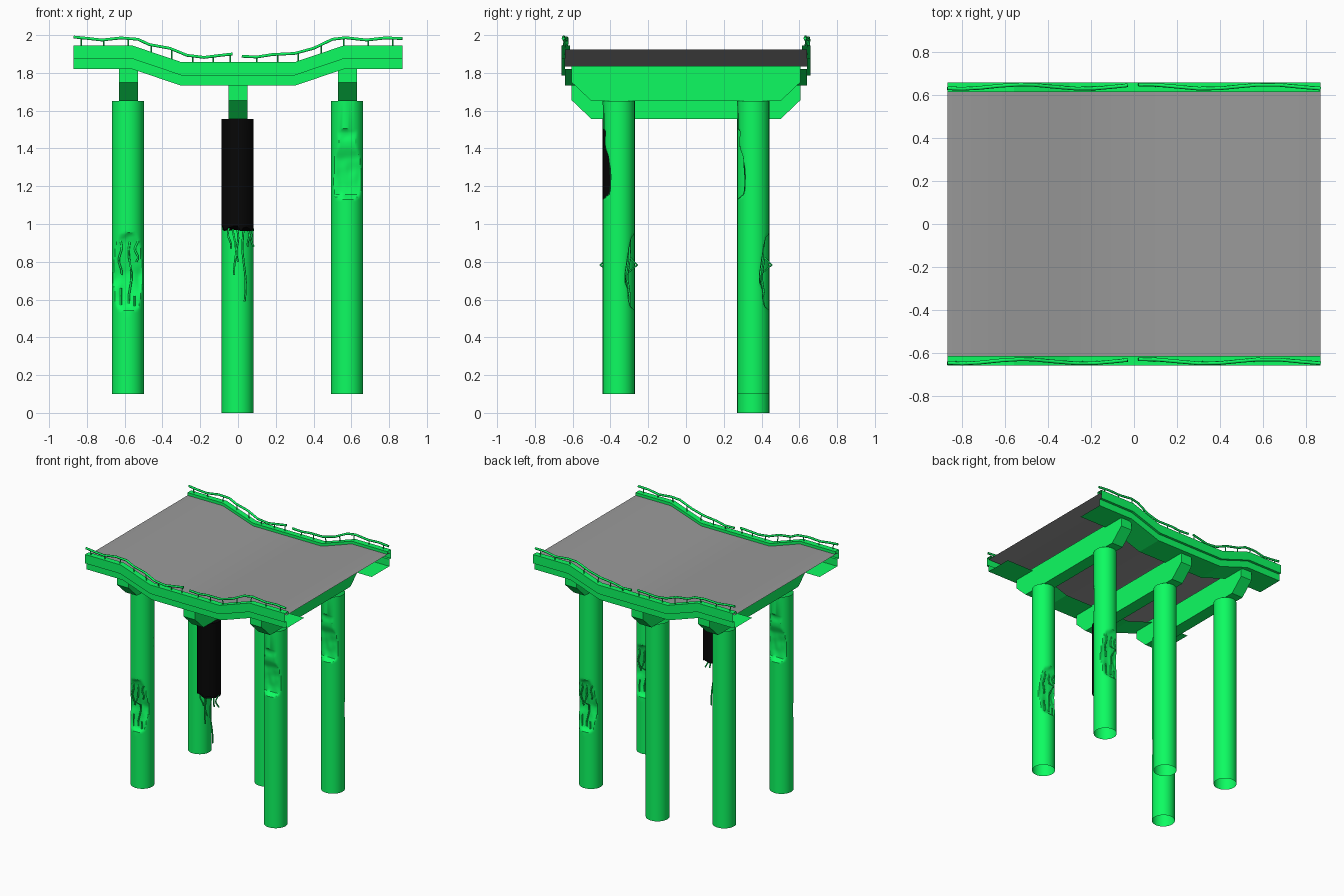
import bpy, bmesh, random
from math import sin, cos, pi, radians
from mathutils import noise, Vector

if "Cube" in bpy.data.objects:
    bpy.data.objects.remove(bpy.data.objects["Cube"])

random.seed(4)
R = 0.085


def material(name, rgb):
    m = bpy.data.materials.new(name)
    m.diffuse_color = (*rgb, 1)
    m.use_nodes = True
    m.node_tree.nodes["Principled BSDF"].inputs["Base Color"].default_value = m.diffuse_color
    return m


green = material("green", (0.004, 0.97, 0.12))
black = material("black", (0.002, 0.002, 0.002))
asphalt = material("asphalt", (0.32, 0.32, 0.32))


def finish(name, bm, mat=None, smooth=None, recalc=True):
    if recalc:
        bmesh.ops.recalc_face_normals(bm, faces=bm.faces)
    me = bpy.data.meshes.new(name)
    bm.to_mesh(me)
    bm.free()
    ob = bpy.data.objects.new(name, me)
    bpy.context.collection.objects.link(ob)
    if mat:
        me.materials.append(mat)
    if smooth:
        bpy.ops.object.select_all(action='DESELECT')
        ob.select_set(True)
        bpy.context.view_layer.objects.active = ob
        bpy.ops.object.shade_smooth_by_angle(angle=radians(smooth))
    return ob


def loft(bm, rings, closed=True, caps=True):
    rows = [[bm.verts.new(p) for p in ring] for ring in rings]
    n = len(rows[0])
    for a, b in zip(rows, rows[1:]):
        for i in range(n if closed else n - 1):
            j = (i + 1) % n
            bm.faces.new((a[i], a[j], b[j], b[i]))
    if caps:
        bm.faces.new(rows[0])
        bm.faces.new(rows[-1])


def interp(table, t):
    for (a, va), (b, vb) in zip(table, table[1:]):
        if a <= t <= b:
            return va + (vb - va) * (t - a) / (b - a)
    return 0.0


def tubes(name, paths, radius):
    cu = bpy.data.curves.new(name, 'CURVE')
    cu.dimensions = '3D'
    cu.bevel_depth = radius
    cu.bevel_resolution = 1
    cu.use_fill_caps = True
    for path in paths:
        sp = cu.splines.new('POLY')
        sp.points.add(len(path) - 1)
        for p, co in zip(sp.points, path):
            p.co = (*co, 1)
    cu.materials.append(green)
    ob = bpy.data.objects.new(name, cu)
    bpy.context.collection.objects.link(ob)
    bpy.ops.object.select_all(action='DESELECT')
    ob.select_set(True)
    bpy.context.view_layer.objects.active = ob
    bpy.ops.object.convert(target='MESH')
    return bpy.context.object


# Depth of the two spalled patches along the column height
UPPER = [(1.13, 0), (1.155, .034), (1.2, .04), (1.28, .04), (1.35, .034),
         (1.4, .015), (1.44, .011), (1.48, .016), (1.5, .012), (1.505, 0)]
LOWER = [(.54, 0), (.565, .026), (.63, .036), (.7, .05), (.74, .052),
         (.82, .038), (.9, .026), (.94, .014), (.955, 0)]


def column(name, x, y, z0, z1, damaged=False, turn=False, ragged=False, mat=green):
    n = 48 if damaged else 32
    zs = [z0, z1]
    if damaged:
        zs = [z0, .5] + [.53 + .0125 * i for i in range(79)] + [z1]
    rings = []
    for k, z in enumerate(zs):
        ring = []
        for i in range(n):
            a = 2 * pi * i / n
            px, py, pz = R * cos(a), R * sin(a), z
            if damaged:
                wob = noise.noise(Vector((px * 25, z * 14, 3)))
                wob2 = noise.noise(Vector((px * 25, z * 14, 9)))
                py = max(py, -R + max(0, interp(UPPER, z + wob * .012) * (1 + .2 * wob)))
                py = min(py, R - max(0, interp(LOWER, z + wob2 * .012) * (1 + .2 * wob2)))
            if ragged and k == 0:
                pz += random.uniform(-.015, .02)
            if turn:
                px, py = -px, -py
            ring.append((x + px, y + py, pz))
        rings.append(ring)
    # Tubes are open at the ends, the top sits against the cross beam
    bm = bmesh.new()
    loft(bm, rings, caps=ragged)
    finish(name, bm, mat, 30)
    # Bent bars exposed in the lower patch
    if damaged:
        s = -1 if turn else 1
        bars = []
        for dx, top, bot, spike in ((.04, .93, .73, 0), (-.012, .945, .58, .028),
                                    (-.045, .93, .8, 0), (.037, .66, .57, 0), (-.035, .62, .565, 0)):
            path = []
            for i in range(10):
                t = i / 9
                z = top + (bot - top) * t
                out = .058 - .014 * max(0, 1 - abs(z - .72) / .1) \
                    + (.045 if spike and i == 4 else 0)
                px = dx + (.008 * sin(9 * t + dx * 60) if top > .7 else 0)
                path.append((x + s * px, y + s * out, z))
            bars.append(path)
        tubes(name + "_bars", bars, .0055)


# Columns
column("front_left_column", -.583, -.356, .1, 1.65, damaged=True, turn=True)
column("front_right_column", .578, -.356, .1, 1.65, damaged=True)
column("back_right_column", .578, .356, .1, 1.65, damaged=True)
column("back_left_column", -.583, .356, .1, 1.65)
column("back_middle_column", -.002, .356, 0, 1.555)
column("broken_column", -.002, -.356, .975, 1.555, ragged=True, mat=black)

# Bars hanging from the broken column
hanging = []
for px, py, bot in ((.028, -.02, .59), (-.022, -.03, .73), (-.05, -.03, .87), (.05, -.02, .88),
                    (.07, -.01, .88), (-.008, -.035, .8)):
    hanging.append([(px + .007 * sin(7 * t + px * 90) + .008 * t, -.356 + py + .01 * cos(6 * t),
                     1.0 + (bot - 1.0) * t) for t in (i / 8 for i in range(9))])
tubes("hanging_bars", hanging, .0055)

# Cross beams on the columns
for name, x, z in (("left", -.58, 1.65), ("middle", 0, 1.555), ("right", .58, 1.65)):
    prof = [(-.5, 0), (.5, 0), (.605, .1), (.605, .187), (-.605, .187), (-.605, .1)]
    bm = bmesh.new()
    loft(bm, [[(x + dx, y, z + h) for y, h in prof] for dx in (-.05, .05)])
    finish(name + "_cross_beam", bm, green)

# Sagging path shared by the deck and the edge girders
SAG = [(-.87, 0), (-.56, 0), (-.3, -.088), (.3, -.088), (.56, 0), (.87, 0)]

# Road deck, a single sheet
bm = bmesh.new()
loft(bm, [[(x, -.64, 1.923 + d), (x, .64, 1.923 + d)] for x, d in SAG], closed=False, caps=False)
for f in bm.faces:
    f.normal_update()
    if f.normal.z < 0:
        f.normal_flip()
finish("road_deck", bm, asphalt, 30, recalc=False)

# Wavy broken handrail heights
RAIL = [(-.87, 1.99), (-.8, 1.983), (-.72, 1.974), (-.62, 1.985), (-.53, 1.978), (-.47, 1.95),
        (-.36, 1.93), (-.27, 1.893), (-.18, 1.882), (-.1, 1.892), (-.03, 1.9)]
RAIL2 = [(.02, 1.888), (.1, 1.884), (.18, 1.897), (.3, 1.903), (.4, 1.93), (.5, 1.978),
         (.57, 1.986), (.68, 1.974), (.78, 1.985), (.87, 1.982)]
POSTS = [-.83, -.71, -.58, -.46, -.35, -.24, -.13, -.04, .1, .21, .32, .44, .56, .69, .82]

for side, s in (("front", -1), ("back", 1)):
    # Edge girder: open folded sheet with parapet, step and inner flange
    prof = [(.615, 1.923), (.615, 1.945), (.66, 1.945), (.66, 1.875), (.64, 1.875), (.64, 1.82),
            (.42, 1.82)]
    bm = bmesh.new()
    loft(bm, [[(x, s * y, z + d) for y, z in prof] for x, d in SAG], closed=False, caps=False)
    # Point the sheet outwards, away from the girder core
    bm.normal_update()
    for f in bm.faces:
        c = f.calc_center_median()
        core = Vector((c.x, s * .63, 1.88 + interp(SAG, c.x)))
        if f.normal.dot(c - core) < 0:
            f.normal_flip()
    finish(side + "_edge_girder", bm, green, recalc=False)
    # Handrail and its posts
    rails = [[(x, s * .64 + .01 * sin(x * 11 + 1), z) for x, z in r] for r in (RAIL, RAIL2)]
    tubes(side + "_handrail", rails, .0085)
    posts = [[(x, s * .64, 1.935 + interp(SAG, x)),
              (x, s * .64 + .01 * sin(x * 11 + 1), interp(RAIL, x) or interp(RAIL2, x))]
             for x in POSTS]
    tubes(side + "_rail_posts", posts, .004)
